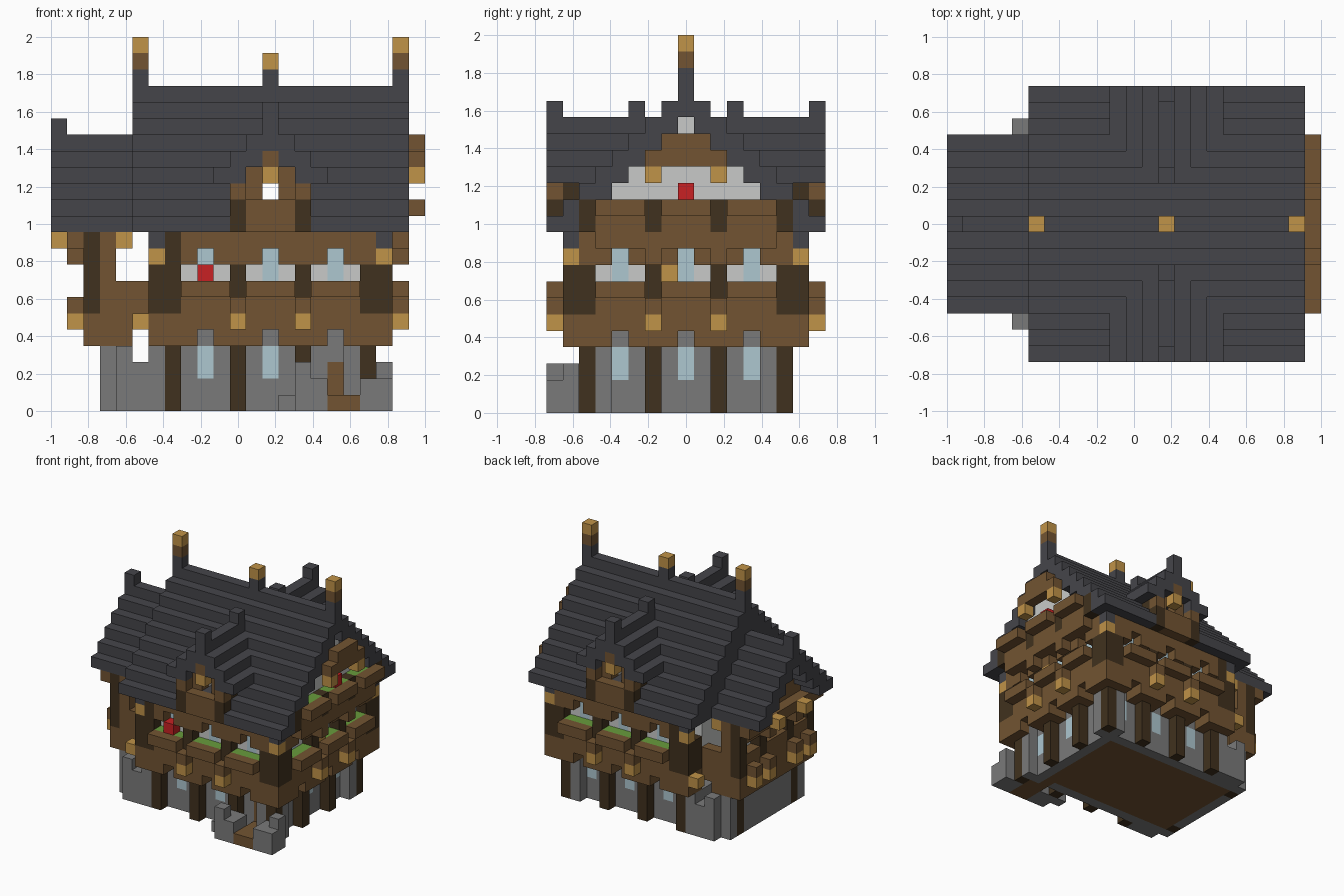
import bpy, bmesh
from mathutils import Vector

cube = bpy.data.objects.get("Cube")
if cube:
    bpy.data.objects.remove(cube, do_unlink=True)

UNIT = 2 / 23
COLOURS = {
    "slate": (69, 69, 74), "stone": (122, 122, 122), "timber": (114, 84, 50),
    "dark_timber": (64, 49, 30), "pale_timber": (192, 147, 72),
    "plaster": (200, 202, 200), "glass": (173, 199, 208),
    "red_flower": (200, 33, 35), "grass": (104, 156, 60),
}


def linear(c):
    c /= 255
    return c / 12.92 if c < 0.04 else ((c + 0.055) / 1.055) ** 2.4


materials = {}
for name, rgb in COLOURS.items():
    mat = bpy.data.materials.new(name)
    colour = [linear(c) for c in rgb] + [1]
    mat.use_nodes = True
    mat.diffuse_color = colour
    mat.node_tree.nodes["Principled BSDF"].inputs["Base Color"].default_value = colour
    materials[name] = mat

blocks = {}


def span(r):
    return (r,) if isinstance(r, int) else range(r[0], r[1] + 1)


def put(part, colour, xs, ys, zs, mirror=True):
    """Fill an inclusive block range, mirrored front to back."""
    for x in span(xs):
        for y in span(ys):
            for z in span(zs):
                for yy in ((y, 16 - y) if mirror else (y,)):
                    if part is None:
                        blocks.pop((x, yy, z), None)
                    else:
                        blocks[x, yy, z] = (part, colour)


def facade(place, start):
    """One long wall of three bays; t runs along it, d goes inwards."""
    end = start + 12
    place("ground_wall", "stone", (start, end), 3, (0, 5))
    place("upper_wall", "plaster", (start, end), 2, (5, 10))
    place("floor_beam", "timber", (start - 1, end + 1), (1, 2), (4, 5))
    place("eave_beam", "timber", (start - 1, end + 1), 1, (9, 10))
    for bay in range(3):
        t = start + 2 + bay * 4
        # arches and windows
        place(None, None, t, (1, 2), 4)
        place("ground_window", "glass", t, 3, (2, 3))
        place(None, None, t, 1, 9)
        place("upper_window", "glass", t, 2, (8, 9))
        # planters
        place("planter", "timber", (t - 1, t + 1), 1, 6)
        place("planter", "timber", (t - 1, t + 1), 0, 7)
        place("planter_grass", "grass", (t - 1, t + 1), 1, 7)
    for n in range(4):
        t = start + n * 4
        place("ground_post", "dark_timber", t, 2, (0, 3))
        place("upper_post", "dark_timber", t, 1, (6, 8))
        if n in (1, 2):
            place("bracket", "pale_timber", t, 0, 5)
            place("corbel", "timber", t, 0, 6)


def front_back(part, colour, t, d, z):
    put(part, colour, t, d, z)


def right_side(part, colour, t, d, z):
    d = (d, d) if isinstance(d, int) else d
    put(part, colour, (21 - d[1], 21 - d[0]), t, z, False)


# house body
put("ground_floor", "timber", (4, 18), (4, 12), 0)
put("ceiling", "timber", (7, 19), (3, 13), 5)
put("inner_wall", "stone", 6, (3, 8), (1, 3))
put("inner_wall", "plaster", 6, (3, 8), (5, 10))
facade(right_side, 2)
facade(front_back, 7)

# corner posts and brackets
for x in (6, 20):
    put("corner_post", "dark_timber", x, (1, 2), (6, 8))
    put("corner_bracket", "pale_timber", x, 1, 9)
    put("eave_hook", "slate", x, 1, 10)
put("corner_post", "dark_timber", 7, 1, (6, 10))
put("bracket", "pale_timber", 5, 1, 5)
put("gable_beam", "timber", 21, (3, 8), 10)
put("gable_beam", "timber", 21, 6, 9)

# left annex with open balcony
put("annex_wall", "stone", 3, (3, 8), (0, 3))
put("annex_wall", "stone", (4, 6), (2, 3), (0, 2))
put("annex_pillar", "stone", 4, (2, 3), 3)
put("annex_pillar", "stone", 6, (2, 3), 3)
put("annex_post", "dark_timber", 3, 4, (0, 3))
put("annex_floor", "timber", (2, 5), (3, 8), 5)
put("annex_beam", "timber", (2, 4), (3, 8), 4)
put("annex_rail", "timber", (3, 5), 3, (6, 7))
put("annex_rail", "timber", 2, (4, 8), (6, 7))
put("annex_end_wall", "plaster", 3, (4, 8), (6, 10))
put("annex_end_wall", "timber", 3, 3, (8, 10))
put("annex_beam", "timber", (1, 2), (3, 8), 10)
put("annex_beam", "timber", 2, (3, 8), 9)
put("annex_window", "glass", 3, 8, (8, 9))
for y in (3, 6):
    put("annex_post", "dark_timber", 2, y, (6, 10))
for y in (4, 6):
    put("corbel", "timber", 1, y, 6)
    put("bracket", "pale_timber", 1, y, 5)
put("corbel", "timber", 1, 6, 9)
put("bracket", "pale_timber", 0, 6, 10)
put("bracket", "pale_timber", 4, 3, 10)

# gable walls under the roofs
for y in range(2, 9):
    put("gable_wall", "plaster", 20, y, (11, 9 + y))
    put("left_gable", "slate", 5, y, 9 + y)
for y in range(5, 9):
    put("annex_gable", "timber", 2, y, (11, 6 + y))

# stepped roofs
for y in range(9):
    put("main_roof", "slate", (5, 21), y, (max(11, 10 + y), 11 + y))
for y in range(3, 9):
    put("annex_roof", "slate", (0, 4), y, (max(11, 7 + y), 8 + y))
put("annex_finial", "slate", 0, 8, 17)
for side in range(4):
    for x in {13 - side, 13 + side}:
        put("cross_roof", "slate", x, (0, 5 - min(side, 3)), (max(14, 16 - side), 17 - side))
for y in (0, 5):
    put("cross_finial", "slate", 13, y, 18)

# dormer fronts, set back behind a planter
for x in (12, 14):
    put("dormer_lining", "plaster", x, (2, 4), 13)
    put("dormer_frame", "timber", x, 1, (13, 14))
put("dormer_planter", "timber", (12, 14), 0, (11, 12))
put("dormer_frame", "timber", 13, 0, 15)
put("dormer_bracket", "pale_timber", 13, 0, 14)
for x in (11, 15):
    put("dormer_post", "dark_timber", x, 0, (11, 12))
    put("dormer_post", "dark_timber", x, 1, 13)
    put("dormer_corbel", "timber", x, 0, 13)
put(None, None, 13, (0, 8), 13)

# right gable trim
put("gable_planter", "timber", 21, (3, 8), 11)
put("gable_grass", "grass", 21, (3, 8), 12)
for y in ((3, 5), (7, 8)):
    put("gable_planter", "timber", 22, y, 12)
for y in (2, 6):
    put("gable_post", "dark_timber", 21, y, (11, 12))
put("gable_arch", "timber", 22, (6, 8), 15)
put("gable_arch", "timber", 22, (7, 8), 16)
put("gable_bracket", "pale_timber", 22, 6, 14)

# ridge posts
for x in (5, 21):
    put("ridge_post", "slate", x, 8, 20)
    put("ridge_post", "timber", x, 8, 21)
    put("ridge_post", "pale_timber", x, 8, 22)
put("ridge_post", "slate", 13, 8, 20)
put("ridge_post", "pale_timber", 13, 8, 21)

# flowers and a pot
put("flower", "red_flower", 9, 1, 8, False)
put("flower", "red_flower", 21, 8, 13)
put("pot", "pale_timber", 20, 7, 8, False)

# porch and door
put("door", "timber", 17, 3, (0, 2), False)
put("door_lintel", "stone", 17, 3, 3, False)
put("porch", "stone", 14, 1, 0, False)
put("porch", "stone", (15, 16), (0, 1), (0, 1), False)
put("porch", "stone", 15, 0, 2, False)
put("porch_step", "timber", (17, 18), (0, 2), 0, False)
put("porch", "stone", (19, 20), (0, 1), (0, 1), False)
put("porch", "stone", 20, 1, 2, False)

# turn each part into a mesh of exposed block faces
DIRECTIONS = [Vector(d) for axis in ((1, 0, 0), (0, 1, 0), (0, 0, 1))
              for d in (axis, [-a for a in axis])]
parts = {}
for cell, (part, colour) in blocks.items():
    parts.setdefault(part, []).append((cell, colour))
origin = Vector((11.5, 8.5, 0))
for part, cells in parts.items():
    bm = bmesh.new()
    used = sorted({colour for _, colour in cells})
    for cell, colour in cells:
        centre = Vector(cell) + Vector((0.5, 0.5, 0.5)) - origin
        for d in DIRECTIONS:
            if tuple(int(a + b) for a, b in zip(cell, d)) in blocks:
                continue
            u = Vector((d.y, d.z, d.x))
            v = d.cross(u)
            corners = [centre + (d + a * u + b * v) / 2
                       for a, b in ((-1, -1), (1, -1), (1, 1), (-1, 1))]
            face = bm.faces.new([bm.verts.new(c * UNIT) for c in corners])
            face.material_index = used.index(colour)
    bmesh.ops.remove_doubles(bm, verts=bm.verts, dist=UNIT / 100)
    mesh = bpy.data.meshes.new(part)
    bm.to_mesh(mesh)
    bm.free()
    for colour in used:
        mesh.materials.append(materials[colour])
    bpy.context.collection.objects.link(bpy.data.objects.new(part, mesh))
